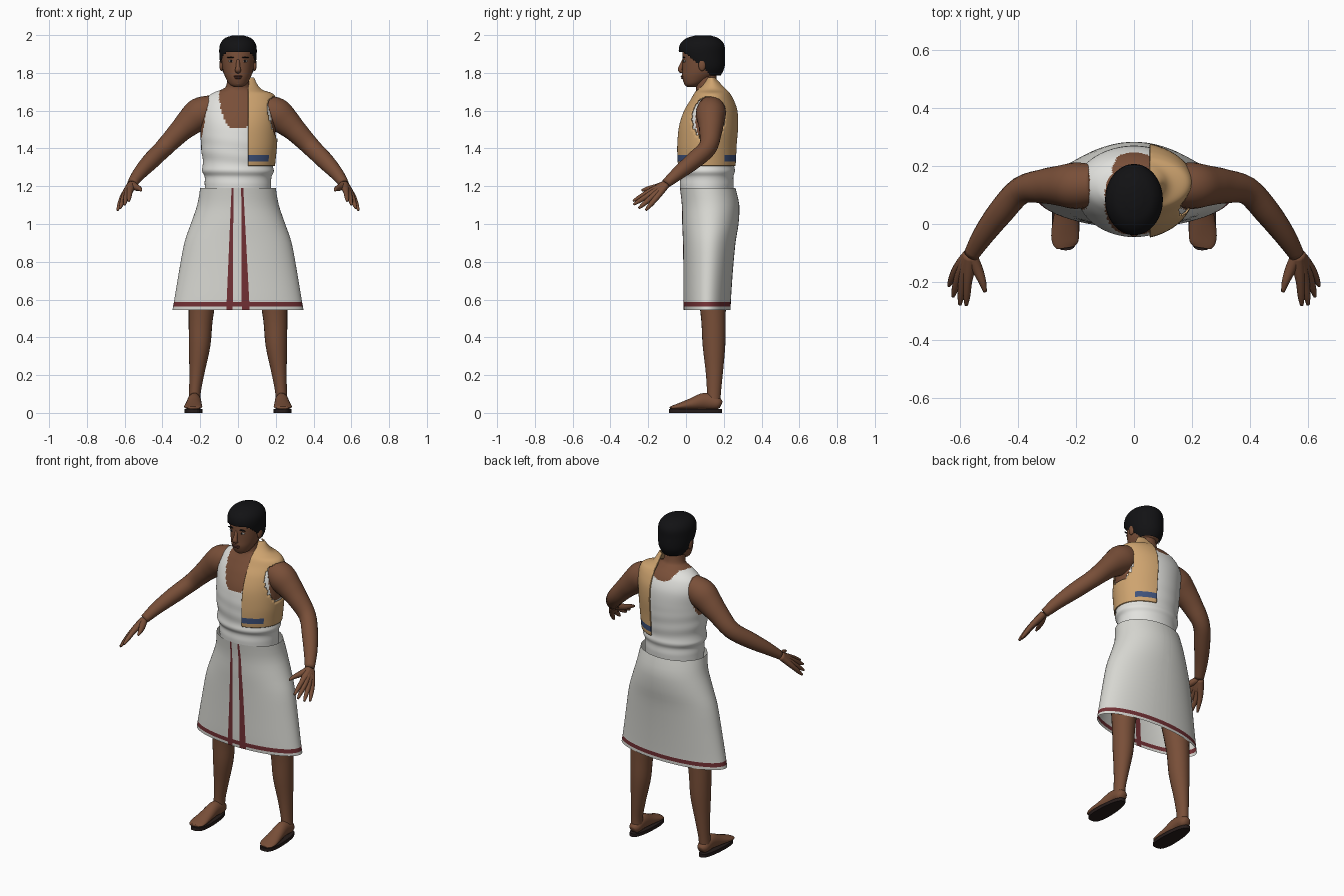
import bpy, bmesh
from math import sin, cos, pi, copysign
from mathutils import Vector

cube = bpy.data.objects.get("Cube")
if cube:
    bpy.data.objects.remove(cube)


def material(name, r, g, b):
    m = bpy.data.materials.new(name)
    m.use_nodes = True
    m.diffuse_color = (r, g, b, 1)
    node = m.node_tree.nodes["Principled BSDF"]
    node.inputs["Base Color"].default_value = (r, g, b, 1)
    node.inputs["Roughness"].default_value = 0.8
    return m


SKIN = material("brown skin", .19, .078, .04)
WHITE = material("white cotton", .76, .76, .73)
CLOTH = material("off white wrap", .68, .68, .64)
TAN = material("tan shawl", .62, .37, .16)
BLUE = material("blue stripe", .05, .085, .2)
RED = material("dark red border", .17, .03, .035)
HAIR = material("black hair", .006, .006, .007)
SOLE = material("dark sandal", .02, .012, .011)
LIPS = material("dark lips", .11, .04, .028)
EYE = material("eye white", .5, .48, .45)


def spline(rows, k):
    """Smooth interpolation through rows of numbers, k steps per gap."""
    out = []
    for i in range(len(rows) - 1):
        a, b, c, d = (rows[max(0, min(len(rows) - 1, i + o))] for o in (-1, 0, 1, 2))
        for s in range(k):
            t = s / k
            out.append([q + .5 * t * (r - p + t * (2*p - 5*q + 4*r - w + t * (3*(q - r) + w - p)))
                        for p, q, r, w in zip(a, b, c, d)])
    return out + [list(rows[-1])]


def ring_mesh(rings, caps=(True, True)):
    bm = bmesh.new()
    loops = [[bm.verts.new(p) for p in ring] for ring in rings]
    n = len(loops[0])
    for a, b in zip(loops, loops[1:]):
        for i in range(n):
            bm.faces.new((a[i], a[(i + 1) % n], b[(i + 1) % n], b[i]))
    if caps[0]:
        bm.faces.new(loops[0])
    if caps[1]:
        bm.faces.new(loops[-1])
    bmesh.ops.recalc_face_normals(bm, faces=bm.faces)
    return bm


def finish(name, bm, mats, rule=None, smooth=True):
    for f in bm.faces:
        f.smooth = smooth
        if rule:
            f.material_index = rule(f.calc_center_median(), f.normal)
    mesh = bpy.data.meshes.new(name)
    bm.to_mesh(mesh)
    bm.free()
    for m in mats:
        mesh.materials.append(m)
    ob = bpy.data.objects.new(name, mesh)
    bpy.context.scene.collection.objects.link(ob)
    return ob


def loft(rows, n=48, k=4, caps=(True, True)):
    """Stacked ellipses from rows of height, y centre, x radius, y radius."""
    angles = [2 * pi * i / n for i in range(n)]
    return ring_mesh([[(rx * cos(a), cy + ry * sin(a), z) for a in angles]
                      for z, cy, rx, ry in spline(rows, k)], caps)


def tube(name, rows, mat, side=1, ref=(0, 0, 1), n=16, k=4):
    """Limb along rows of x, y, z, side radius, up radius."""
    rows = spline(rows, k)
    pts = [Vector((r[0] * side, r[1], r[2])) for r in rows]
    rings = []
    for i, p in enumerate(pts):
        d = pts[min(i + 1, len(pts) - 1)] - pts[max(i - 1, 0)]
        u = d.cross(Vector(ref)).normalized()
        v = u.cross(d).normalized()
        rings.append([p + u * rows[i][3] * cos(2 * pi * j / n) + v * rows[i][4] * sin(2 * pi * j / n)
                      for j in range(n)])
    return finish(name, ring_mesh(rings), [mat])


def ellipsoid(name, loc, size, mat):
    bm = bmesh.new()
    bmesh.ops.create_uvsphere(bm, u_segments=16, v_segments=10, radius=1)
    for v in bm.verts:
        v.co = Vector(loc) + Vector(a * b for a, b in zip(v.co, size))
    return finish(name, bm, [mat])


def cut(bm, co, no):
    bmesh.ops.bisect_plane(bm, geom=bm.verts[:] + bm.edges[:] + bm.faces[:], plane_co=co, plane_no=no)


def remove(bm, test):
    dead = [f for f in bm.faces if test(f.calc_center_median())]
    bmesh.ops.delete(bm, geom=dead, context='FACES')


# Torso with the sleeveless vest laid out on its faces
def vest_rule(c, n):
    x = abs(c.x)
    if c.z > 1.708 or (c.z > 1.46 and x > .15 + .18 * (1.69 - c.z)):
        return 0
    bottom = 1.505 if c.y < .12 else 1.655
    return 0 if x < .1 and c.z > bottom + .16 * (x / .1) ** 4 else 1


bm = loft([(1.16, .11, .175, .138), (1.21, .11, .176, .142), (1.25, .11, .177, .141),
           (1.28, .108, .19, .15), (1.32, .108, .186, .148), (1.42, .11, .196, .155),
           (1.52, .118, .2, .152), (1.6, .13, .2, .135), (1.66, .135, .175, .108),
           (1.695, .132, .13, .085), (1.715, .122, .08, .068), (1.74, .11, .06, .058),
           (1.82, .1, .056, .056)], n=112, k=8)
for v in bm.verts:
    if 1.2 < v.co.z < 1.5:
        fold = .009 * sin(75 * v.co.z + 9 * v.co.x) * sin((v.co.z - 1.2) / .3 * pi)
        v.co.x *= 1 + fold
        v.co.y += fold * (v.co.y - .11)
finish("torso_and_vest", bm, [SKIN, WHITE], vest_rule)

# Wrapped skirt with hem band and two front stripes
TOP, HEM = 1.19, .545


def stripe_edges(z):
    t = (TOP - z) / (TOP - HEM)
    return ((-.034 - .028 * t, -.024 - .004 * t), (.017 + .003 * t, .028 + .034 * t))


def skirt_rule(c, n):
    front = c.y < .05 and any(a < c.x < b for a, b in stripe_edges(c.z))
    return 1 if front or .562 < c.z < .586 else 0


bm = loft([(HEM, .112, .347, .124), (.6, .112, .337, .126), (.75, .117, .312, .131),
           (.9, .123, .284, .139), (1.0, .129, .25, .149), (1.1, .13, .216, .152),
           (TOP, .115, .2, .147)], n=64, k=3, caps=(False, False))
for z in (.562, .586):
    cut(bm, (0, 0, z), (0, 0, 1))
for (a, b), (c, d) in zip(stripe_edges(TOP), stripe_edges(HEM)):
    for hi, lo in ((a, c), (b, d)):
        cut(bm, (lo, 0, HEM), (TOP - HEM, 0, lo - hi))
finish("wrap_skirt", bm, [CLOTH, RED], skirt_rule)


# Shawl over the left shoulder, open around the arm
def shawl_rule(c, n):
    return 1 if 1.332 < c.z < 1.366 and (c.y < .02 or c.y > .2) else 0


bm = loft([(1.308, .11, .196, .158), (1.34, .11, .199, .161), (1.42, .111, .207, .163),
           (1.52, .12, .21, .162), (1.6, .131, .211, .146), (1.655, .138, .204, .12),
           (1.69, .138, .185, .1), (1.71, .138, .13, .085), (1.735, .14, .105, .06),
           (1.775, .135, .085, .025)], n=112, k=6, caps=(False, False))
cut(bm, (.055, 0, 0), (1, 0, 0))
for z in (1.332, 1.366):
    cut(bm, (0, 0, z), (0, 0, 1))
remove(bm, lambda c: c.x < .055 or
       (c.x > .12 and ((c.y - .118) / .09) ** 2 + ((c.z - 1.56) / .115) ** 2 < 1))
shawl = finish("shoulder_shawl", bm, [TAN, BLUE], shawl_rule)
thick = shawl.modifiers.new("thickness", 'SOLIDIFY')
thick.thickness = .007

# Head and hair
finish("head", loft([(1.726, .03, .022, .025), (1.74, .038, .046, .046), (1.775, .062, .066, .082),
                     (1.81, .08, .079, .1), (1.86, .088, .086, .108), (1.91, .09, .088, .108),
                     (1.95, .09, .08, .098), (1.985, .09, .045, .055)]), [SKIN])
bm = loft([(1.78, .11, .066, .07), (1.83, .1, .09, .104), (1.9, .085, .099, .121),
           (1.95, .085, .095, .117), (1.983, .087, .07, .085), (1.998, .09, .03, .04)],
          n=64, k=6, caps=(False, True))
remove(bm, lambda c: c.z < 1.908 - .125 * max(0, min(1, (c.y + .01) / .15)))
finish("hair", bm, [HAIR])

# Face
tube("nose", [(0, -.012, 1.87, .009, .008), (0, -.025, 1.835, .011, .011),
              (0, -.031, 1.815, .016, .012), (0, -.015, 1.802, .012, .006)], SKIN, ref=(0, 1, 0))
ellipsoid("upper_lip", (0, -.019, 1.782), (.024, .009, .005), LIPS)
ellipsoid("lower_lip", (0, -.016, 1.773), (.02, .01, .006), LIPS)
ellipsoid("chin", (0, .008, 1.745), (.026, .018, .014), SKIN)
for s, tag in ((1, "left"), (-1, "right")):
    ellipsoid(tag + "_eye", (s * .036, -.008, 1.862), (.015, .007, .006), EYE)
    ellipsoid(tag + "_iris", (s * .036, -.013, 1.862), (.006, .004, .006), HAIR)
    ellipsoid(tag + "_eyebrow", (s * .038, -.012, 1.882), (.022, .007, .0035), HAIR)
    ellipsoid(tag + "_ear", (s * .088, .085, 1.842), (.011, .02, .032), SKIN)

    # Arm
    tube(tag + "_arm", [(.13, .135, 1.615, .07, .07), (.2, .132, 1.585, .08, .085),
                        (.255, .132, 1.54, .07, .074), (.31, .13, 1.488, .06, .06),
                        (.39, .115, 1.405, .048, .05), (.46, .04, 1.335, .045, .046),
                        (.52, -.04, 1.27, .037, .036), (.56, -.105, 1.215, .027, .025)],
         SKIN, s, n=20)
    # Hand: each finger runs from the wrist so that together they form the palm
    for name, knuckle, tip in (("index", (.573, -.2, 1.168), (.578, -.28, 1.122)),
                               ("middle", (.59, -.195, 1.155), (.6, -.278, 1.103)),
                               ("ring", (.604, -.18, 1.143), (.624, -.25, 1.083)),
                               ("little", (.614, -.16, 1.135), (.638, -.213, 1.073))):
        k, t = Vector(knuckle), Vector(tip)
        w = Vector((.562, -.1, 1.216)).lerp(k, .1)
        rows = [(*w, .022, .02), (*w.lerp(k, .5), .021, .018), (*k, .015, .015),
                (*k.lerp(t, .6), .012, .012), (*t, .006, .006)]
        tube(f"{tag}_{name}_finger", rows, SKIN, s, n=10, k=3)
    tube(tag + "_thumb", [(.56, -.11, 1.212, .02, .018), (.54, -.155, 1.195, .019, .018),
                          (.522, -.2, 1.187, .013, .013), (.513, -.234, 1.178, .006, .006)],
         SKIN, s, n=10, k=3)

    # Leg, foot and sandal
    tube(tag + "_leg", [(.15, .125, .95, .09, .09), (.18, .135, .7, .08, .078),
                        (.197, .145, .5, .064, .065), (.203, .148, .36, .057, .06),
                        (.217, .15, .22, .041, .046), (.228, .148, .11, .031, .037),
                        (.23, .145, .04, .033, .036)], SKIN, s, ref=(0, 1, 0), n=24)
    tube(tag + "_foot", [(.23, .186, .042, .018, .018), (.23, .165, .05, .034, .034),
                         (.231, .1, .062, .036, .044), (.234, .03, .047, .042, .031),
                         (.237, -.03, .035, .048, .019), (.237, -.065, .029, .044, .012),
                         (.235, -.082, .027, .03, .007)], SKIN, s, n=20)
    outline = []
    for i in range(32):
        a = 2 * pi * i / 32
        width = .047 - .009 * sin(a)
        outline.append((s * .235 + width * copysign(abs(cos(a)) ** .7, cos(a)),
                        .05 + .141 * copysign(abs(sin(a)) ** .9, sin(a))))
    rings = [[(x, y, z) for x, y in outline] for z in (0, .02)]
    finish(tag + "_sandal", ring_mesh(rings), [SOLE], smooth=False)
